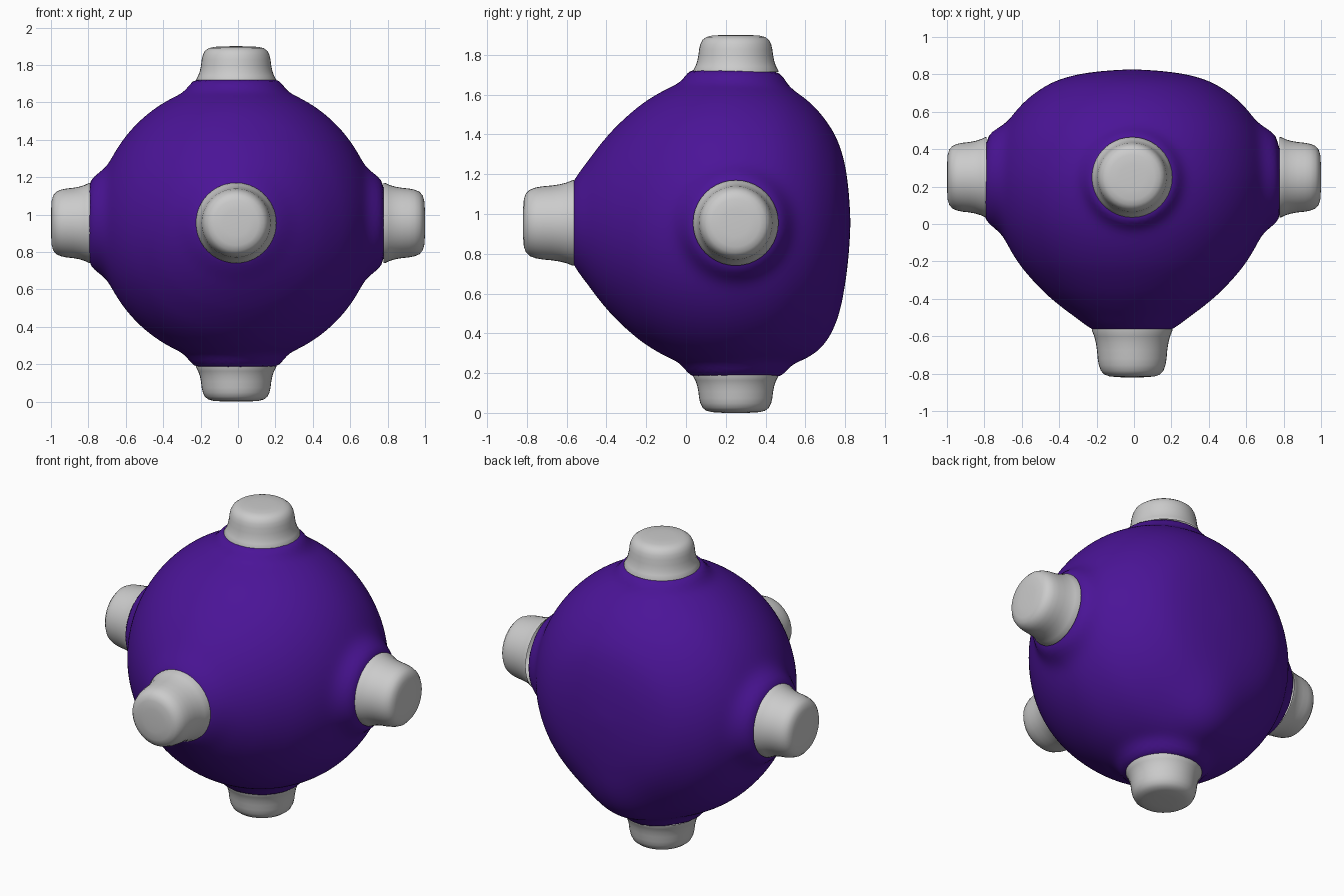
import bpy, bmesh
from math import sin, cos, pi, degrees, exp, atan2
from mathutils import Vector

if "Cube" in bpy.data.objects:
    bpy.data.objects.remove(bpy.data.objects["Cube"])

CENTRE = Vector((-0.01, 0.25, 0.955))
RIM = 0.215
# name, direction, distance of the knob base from the centre, knob length, flare height, flare width
KNOBS = [
    ("top_knob", (0, 0, 1), 0.765, 0.18, 0.045, 4.5),
    ("bottom_knob", (0, 0, -1), 0.77, 0.185, 0.045, 4.5),
    ("left_knob", (-1, 0, 0), 0.785, 0.205, 0.06, 6),
    ("right_knob", (1, 0, 0), 0.795, 0.215, 0.06, 6),
    ("front_knob", (0, -1, 0), 0.82, 0.25, 0.0, 6),
]
# body radius against the angle from the back axis
BODY = [(0, .575), (10, .579), (20, .597), (30, .627), (40, .662), (57, .708), (72, .737),
        (90, .75), (120, .757), (137, .765), (150, .785), (160, .812), (165.6, .847), (180, .87)]


def lookup(angle):
    for (a0, r0), (a1, r1) in zip(BODY, BODY[1:]):
        if angle <= a1:
            t = (angle - a0) / (a1 - a0)
            return r0 + (r1 - r0) * t
    return BODY[-1][1]


def base_radius(angle):
    # averaged lookup keeps the dome free of creases
    return sum(lookup(min(abs(angle + k), 180)) for k in (-4, -2, 0, 2, 4)) / 5


def body_radius(d):
    r = base_radius(degrees(d.angle(Vector((0, 1, 0)))))
    # fuller lower back
    low = degrees(d.angle(Vector((0, cos(0.98), -sin(0.98)))))
    r += 0.055 * exp(-(low / 17) ** 2)
    # flare up to each knob, flat underneath it
    for _, axis, dist, _, height, width in KNOBS:
        a = d.angle(Vector(axis))
        over = max(degrees(a) - degrees(atan2(RIM, dist)), 0)
        r += height * exp(-(over / width) ** 2)
        if a < 0.6:
            r = min(r, dist / cos(a))
    return r


def finish(bm, name, material=None):
    bmesh.ops.recalc_face_normals(bm, faces=bm.faces)
    mesh = bpy.data.meshes.new(name)
    bm.to_mesh(mesh)
    bm.free()
    for p in mesh.polygons:
        p.use_smooth = True
    if material:
        mesh.materials.append(material)
    ob = bpy.data.objects.new(name, mesh)
    bpy.context.collection.objects.link(ob)
    return ob


# body
purple = bpy.data.materials.new("purple")
purple.diffuse_color = (0.07, 0.007, 0.31, 1)
purple.use_nodes = True
purple.node_tree.nodes["Principled BSDF"].inputs["Base Color"].default_value = purple.diffuse_color
bm = bmesh.new()
bmesh.ops.create_icosphere(bm, subdivisions=6, radius=1)
for v in bm.verts:
    d = v.co.normalized()
    v.co = CENTRE + d * body_radius(d)
finish(bm, "body", purple)

# knobs: one turned profile (radius, fraction of length)
PROFILE = [(RIM, -0.03), (RIM, 0), (.203, .12), (.194, .26), (.188, .42), (.184, .6), (.178, .74),
           (.167, .86), (.148, .94), (.12, .98), (.07, .997), (0.02, 1)]
SIDES = 40
for name, axis, dist, length, _, _ in KNOBS:
    bm = bmesh.new()
    turn = Vector((0, 0, 1)).rotation_difference(Vector(axis))
    rings = []
    for r, f in PROFILE:
        rings.append([bm.verts.new(CENTRE + turn @ Vector((
            r * cos(2 * pi * i / SIDES), r * sin(2 * pi * i / SIDES), dist + f * length)))
            for i in range(SIDES)])
    for a, b in zip(rings, rings[1:]):
        for i in range(SIDES):
            j = (i + 1) % SIDES
            bm.faces.new((a[i], a[j], b[j], b[i]))
    bm.faces.new(rings[-1])
    finish(bm, name)
